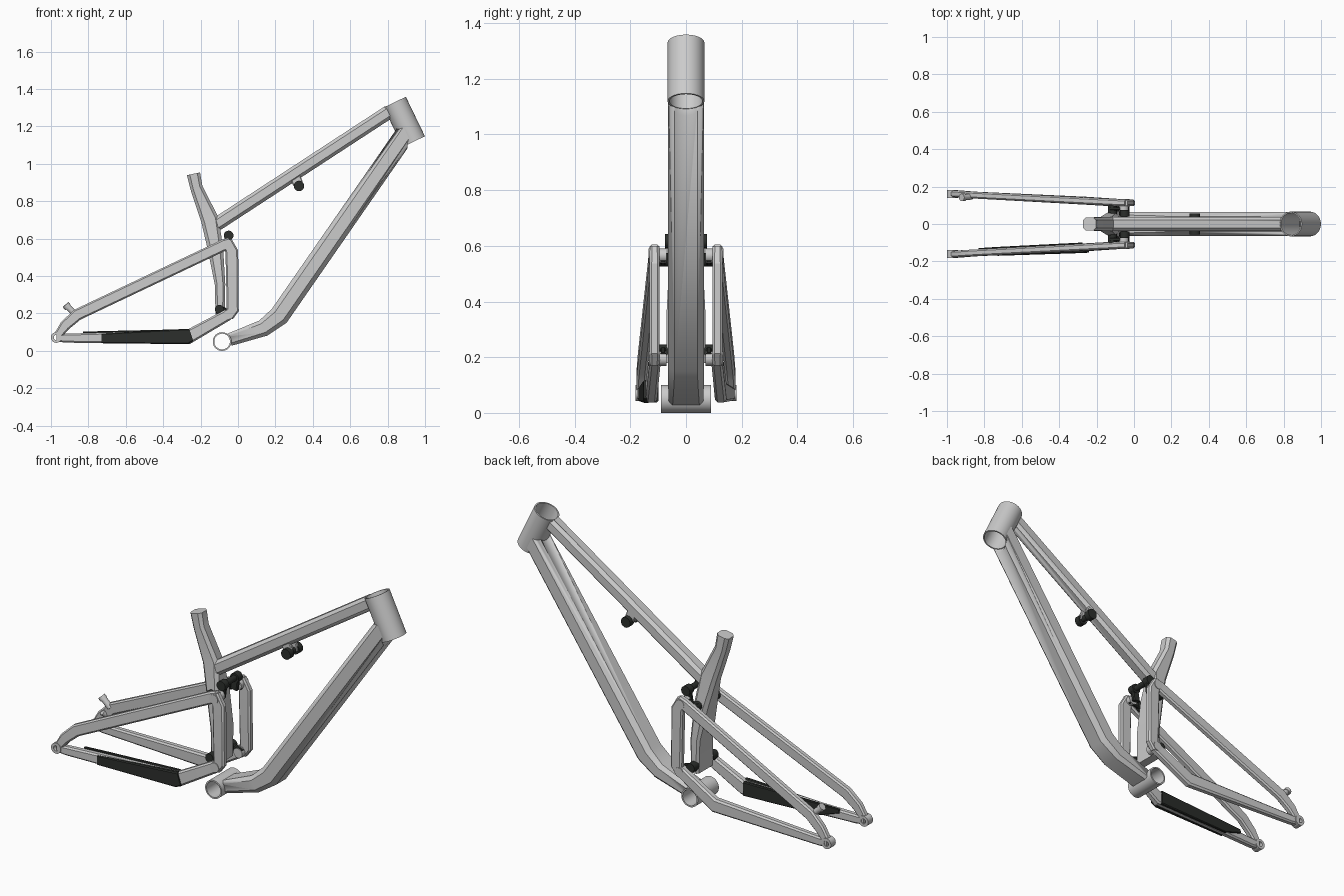
import bpy, bmesh, math
from mathutils import Vector

if "Cube" in bpy.data.objects:
    bpy.data.objects.remove(bpy.data.objects["Cube"])

dark = bpy.data.materials.new("black_rubber")
dark.diffuse_color = (0.025, 0.028, 0.025, 1)
dark.use_nodes = True
dark.node_tree.nodes["Principled BSDF"].inputs["Base Color"].default_value = dark.diffuse_color


def skin(name, rings, mat=None, hollow=False):
    """Join rings of points into a capped (or ring-shaped) tube."""
    bm = bmesh.new()
    loops = [[bm.verts.new(p) for p in ring] for ring in rings]
    pairs = list(zip(loops, loops[1:]))
    if hollow:
        pairs.append((loops[-1], loops[0]))
    else:
        bm.faces.new(loops[0])
        bm.faces.new(loops[-1])
    n = len(loops[0])
    for a, b in pairs:
        for i in range(n):
            j = (i + 1) % n
            bm.faces.new((a[i], a[j], b[j], b[i]))
    bmesh.ops.recalc_face_normals(bm, faces=bm.faces[:])
    mesh = bpy.data.meshes.new(name)
    bm.to_mesh(mesh)
    bm.free()
    ob = bpy.data.objects.new(name, mesh)
    bpy.context.collection.objects.link(ob)
    if mat:
        mesh.materials.append(mat)
    bpy.ops.object.select_all(action='DESELECT')
    bpy.context.view_layer.objects.active = ob
    ob.select_set(True)
    bpy.ops.object.shade_smooth_by_angle(angle=math.radians(25))
    return ob


def sweep(name, pts, mat=None, chamfer=0.22):
    """Chamfered box tube through stations (x, y, z, height, width)."""
    P = [Vector((p[0], 0, p[2])) for p in pts]
    rings = []
    for i, (x, y, z, h, w) in enumerate(pts):
        a = (P[i] - P[i - 1]).normalized() if i else (P[1] - P[0]).normalized()
        b = (P[i + 1] - P[i]).normalized() if i < len(P) - 1 else a
        t = (a + b).normalized()
        n = Vector((-t.z, 0, t.x)) / max(t.dot(a), 0.6)
        c = chamfer * min(h, w)
        H, W = h / 2, w / 2
        sec = [(H, W - c), (H - c, W), (c - H, W), (-H, W - c),
               (-H, c - W), (c - H, -W), (H - c, -W), (H, c - W)]
        rings.append([Vector((x, y + v, z)) + n * u for u, v in sec])
    return skin(name, rings, mat)


def rod(name, p, q, r, mat=None, inner=0, n=32):
    """Cylinder from p to q, hollow when inner is given."""
    p, q = Vector(p), Vector(q)
    rot = (q - p).to_track_quat('Z', 'Y')

    def ring(c, rad):
        return [c + rot @ Vector((rad * math.cos(k * math.tau / n), rad * math.sin(k * math.tau / n), 0))
                for k in range(n)]
    if inner:
        return skin(name, [ring(p, r), ring(q, r), ring(q, inner), ring(p, inner)], mat, True)
    return skin(name, [ring(p, r), ring(q, r)], mat)


def pin(name, x, z, y0, y1, r, mat=None, inner=0, n=20):
    return rod(name, (x, y0, z), (x, y1, z), r, mat, inner, n)


# main front triangle
head_top, head_bot = Vector((0.838, 0, 1.33)), Vector((0.94, 0, 1.119))
rod("head_tube", head_top, head_bot, 0.066, inner=0.059, n=48)
down = sweep("down_tube", [(0.905, 0, 1.175, .107, .128), (0.22, 0, 0.187, .107, .128),
                           (0.135, 0, 0.122, .09, .128), (-0.045, 0, 0.06, .068, .126)])
top = sweep("top_tube", [(0.815, 0, 1.283, .074, .074), (-0.105, 0, 0.683, .074, .074),
                         (-0.14, 0, 0.662, .07, .074), (-0.155, 0, 0.655, .045, .06)])
sweep("seat_tube", [(-0.238, 0, 0.947, .072, .072), (-0.222, 0, 0.872, .066, .07),
                    (-0.15, 0, 0.70, .095, .075), (-0.12, 0, 0.543, .082, .12),
                    (-0.096, 0, 0.355, .056, .14), (-0.096, 0, 0.18, .048, .14)])
bracket = pin("bottom_bracket", -0.085, 0.05, -0.09, 0.09, 0.05, inner=0.042, n=40)

# clear the tube ends out of the head tube and bottom bracket bores
ax = (head_bot - head_top).normalized() * 0.05
cut_head = rod("head_bore_cutter", head_top - ax, head_bot + ax, 0.0625, n=48)
cut_bb = pin("bracket_bore_cutter", -0.085, 0.05, -0.2, 0.2, 0.045, n=40)
for ob, cutter in ((down, cut_head), (top, cut_head), (down, cut_bb)):
    bpy.context.view_layer.objects.active = ob
    m = ob.modifiers.new("bore", 'BOOLEAN')
    m.operation, m.object, m.solver = 'DIFFERENCE', cutter, 'EXACT'
    bpy.ops.object.modifier_move_to_index(modifier=m.name, index=0)
    bpy.ops.object.modifier_apply(modifier=m.name)
for c in (cut_head, cut_bb):
    bpy.data.objects.remove(c)

# rear triangle, both sides
for s, side in ((1, "left"), (-1, "right")):
    sweep(side + "_seat_stay", [(-0.04, s * .113, 0.583, .05, .034), (-0.07, s * .114, 0.568, .062, .036),
                                (-0.86, s * .155, 0.193, .062, .036), (-0.925, s * .16, 0.135, .056, .036),
                                (-0.965, s * .161, 0.08, .042, .034)])
    sweep(side + "_chain_stay", [(-0.97, s * .16, 0.07, .04, .034), (-0.92, s * .158, 0.068, .048, .036),
                                 (-0.265, s * .125, 0.075, .074, .042), (-0.06, s * .112, 0.19, .062, .04),
                                 (-0.03, s * .112, 0.207, .05, .036)])
    sweep(side + "_upright", [(-0.058, s * .113, 0.59, .05, .034), (-0.033, s * .113, 0.53, .068, .036),
                              (-0.028, s * .113, 0.22, .064, .036), (-0.048, s * .113, 0.18, .046, .034)])
    pin(side + "_dropout", -0.971, 0.072, s * .139, s * .181, 0.029, inner=0.014)

    # pivots and short dark links
    for tag, a, b in (("upper", (-0.115, 0.55), (-0.055, 0.565)), ("lower", (-0.1, 0.222), (-0.05, 0.195))):
        sweep(f"{side}_{tag}_link", [(a[0] - .01, s * .082, a[1], .045, .02), (b[0] + .015, s * .082, b[1], .045, .02)], dark)
        pin(f"{side}_{tag}_inner_pivot", *a, s * .06, s * .105, 0.024, dark)
        pin(f"{side}_{tag}_outer_pivot", *b, s * .07, s * .134, 0.026)
    sweep(side + "_rocker_arm", [(-0.06, s * .055, 0.55, .042, .022), (-0.05, s * .055, 0.615, .04, .022)], dark)
    pin(side + "_shock_bolt", -0.05, 0.617, s * .04, s * .076, 0.026, dark)

    # front shock mount ears
    sweep(side + "_shock_ear", [(0.30, s * .022, 0.945, .055, .02), (0.318, s * .022, 0.90, .055, .02),
                                (0.326, s * .022, 0.872, .04, .02)])
    pin(side + "_shock_mount_bolt", 0.326, 0.882, s * .022, s * .055, 0.028, dark)
pin("shock_axle", -0.05, 0.617, -.05, .05, 0.016, dark)
pin("rocker_axle", -0.11, 0.552, -.08, .08, 0.018, dark)
pin("shock_mount_axle", 0.326, 0.882, -.03, .03, 0.016, dark)

# brake mount on the left stay
rod("brake_post", (-0.87, .146, 0.195), (-0.915, .143, 0.24), 0.016, n=20)
rod("brake_post_cap", (-0.908, .143, 0.232), (-0.922, .142, 0.247), 0.02, n=20)
rod("brake_lower_post", (-0.90, .15, 0.15), (-0.912, .135, 0.165), 0.016, n=20)

# chain guard on the right chain stay: outer shell and longer inner plate
sweep("chain_guard_outer", [(-0.73, -.160, 0.067, .052, .02), (-0.275, -.142, 0.077, .082, .026),
                            (-0.25, -.140, 0.085, .07, .026)], dark)
sweep("chain_guard_inner", [(-0.83, -.136, 0.092, .022, .014), (-0.72, -.130, 0.075, .062, .016),
                            (-0.275, -.110, 0.077, .078, .022)], dark)
